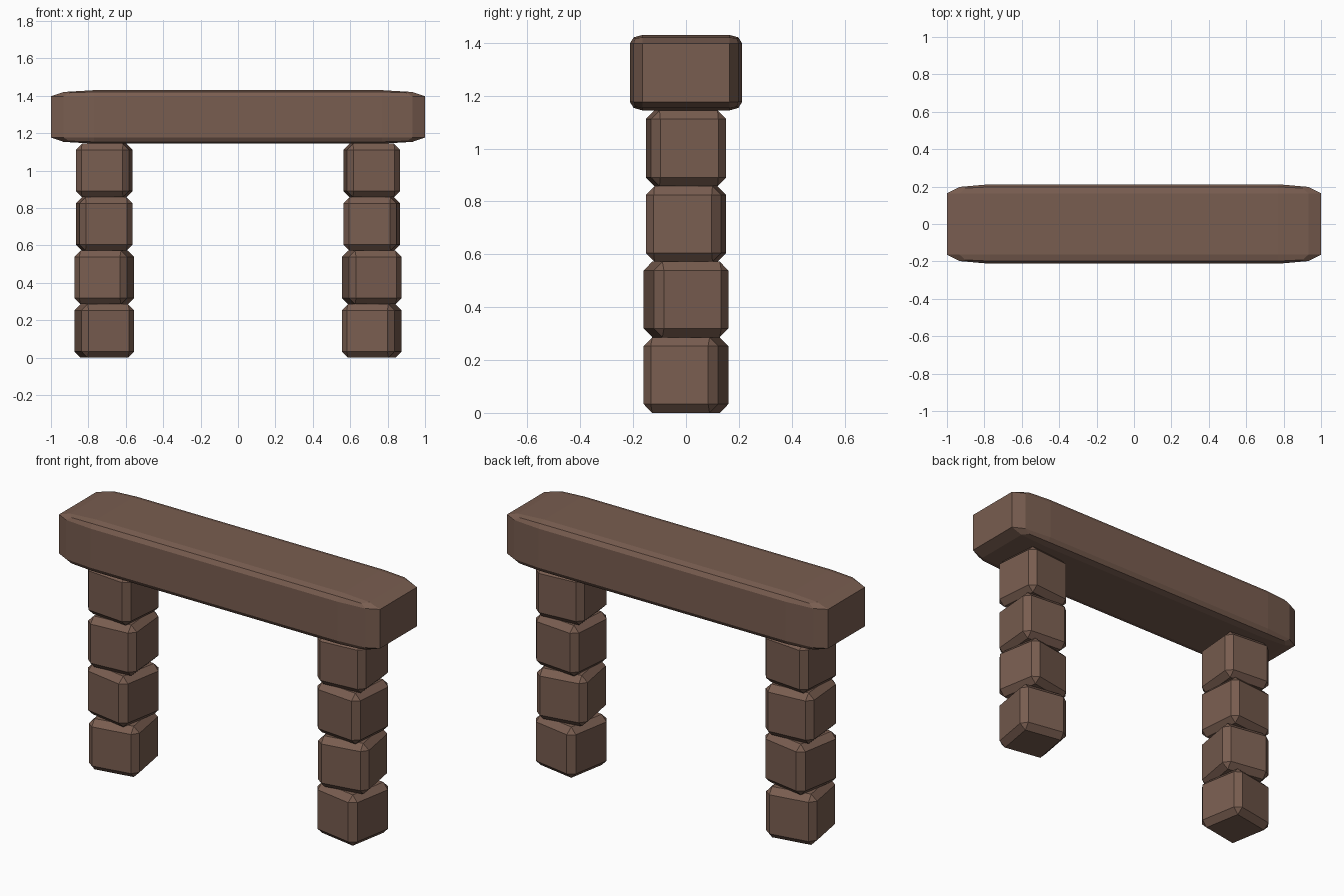
import bpy, bmesh, math

if "Cube" in bpy.data.objects:
    bpy.data.objects.remove(bpy.data.objects["Cube"])

brown = bpy.data.materials.new("brown_stone")
brown.diffuse_color = (0.19, 0.11, 0.08, 1)
brown.use_nodes = True
brown.node_tree.nodes["Principled BSDF"].inputs["Base Color"].default_value = brown.diffuse_color


def block(name, size, loc, bevel, segments=1, turn=0):
    """Unit cube, bevelled first and then scaled, so the bevel stretches with it."""
    bm = bmesh.new()
    bmesh.ops.create_cube(bm, size=1)
    bmesh.ops.bevel(bm, geom=bm.edges[:], offset=bevel, offset_type='OFFSET',
                    segments=segments, profile=0.5, affect='EDGES')
    bmesh.ops.scale(bm, vec=size, verts=bm.verts)
    mesh = bpy.data.meshes.new(name)
    bm.to_mesh(mesh)
    bm.free()
    mesh.materials.append(brown)
    obj = bpy.data.objects.new(name, mesh)
    obj.location = loc
    obj.rotation_euler.z = math.radians(turn)
    bpy.context.collection.objects.link(obj)
    return obj


# Two mirrored pillars of stacked, slightly turned stones
stone = 0.286
turns = [-10, 10, -5, 5]
for side, label in ((1, "right"), (-1, "left")):
    for i, turn in enumerate(turns):
        block(f"{label}_pillar_stone_{i + 1}", (stone, stone, stone),
              (side * 0.715, 0, stone * (i + 0.5)), 0.115, turn=side * turn)

# Long lintel with rounded ends
block("lintel", (2.0, 0.425, stone), (0, 0, stone * 4.5), 0.115, segments=2)
